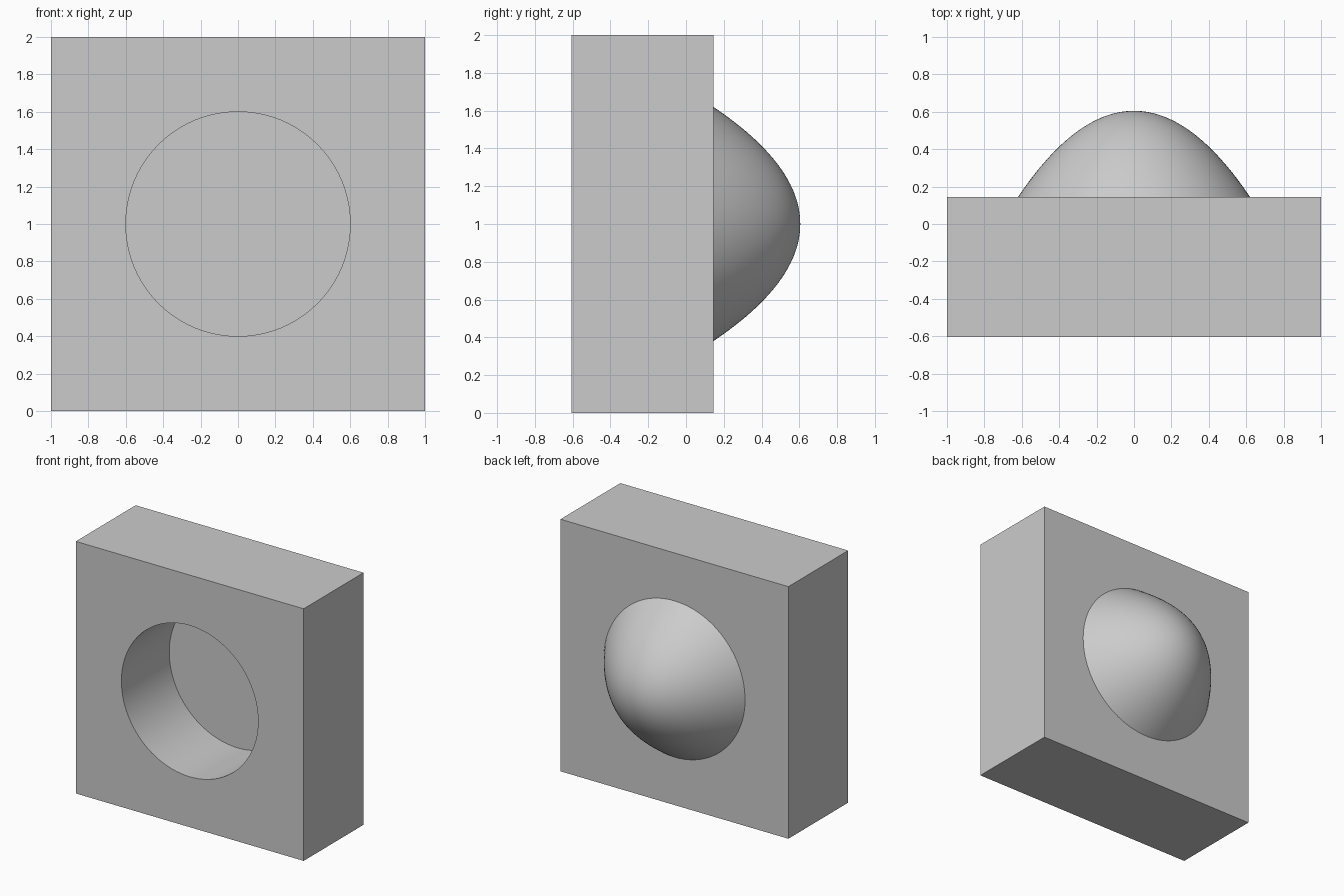
import bpy, bmesh, math

cube = bpy.data.objects.get("Cube")
if cube:
    bpy.data.objects.remove(cube, do_unlink=True)

grey = bpy.data.materials.new("light grey")
grey.use_nodes = True
grey.diffuse_color = (0.6, 0.6, 0.6, 1)
grey.node_tree.nodes["Principled BSDF"].inputs["Base Color"].default_value = (0.6, 0.6, 0.6, 1)

FRONT, BACK, APEX = -0.605, 0.145, 0.605
HOLE_R, HOLE_DEPTH, DOME_R = 0.6, 0.6, 0.62
SEGMENTS, RINGS = 96, 32


def finish(name, bm):
    bmesh.ops.recalc_face_normals(bm, faces=bm.faces)
    mesh = bpy.data.meshes.new(name)
    bm.to_mesh(mesh)
    bm.free()
    mesh.materials.append(grey)
    obj = bpy.data.objects.new(name, mesh)
    bpy.context.collection.objects.link(obj)
    bpy.ops.object.select_all(action='DESELECT')
    obj.select_set(True)
    bpy.context.view_layer.objects.active = obj
    bpy.ops.object.shade_smooth_by_angle(angle=math.radians(30))
    return obj


def ring(bm, radius, y):
    angles = [math.tau * i / SEGMENTS for i in range(SEGMENTS)]
    return [bm.verts.new((radius * math.cos(a), y, 1 + radius * math.sin(a))) for a in angles]


def bridge(bm, a, b):
    for i in range(SEGMENTS):
        j = (i + 1) % SEGMENTS
        bm.faces.new((a[i], a[j], b[j], b[i]))


# Square block
bm = bmesh.new()
bmesh.ops.create_cube(bm, size=1)
bmesh.ops.scale(bm, vec=(2, BACK - FRONT, 2), verts=bm.verts)
bmesh.ops.translate(bm, vec=(0, (BACK + FRONT) / 2, 1), verts=bm.verts)
block = finish("block", bm)

# Blind round hole cut from the front
bm = bmesh.new()
outer, floor = ring(bm, HOLE_R, FRONT - 0.2), ring(bm, HOLE_R, FRONT + HOLE_DEPTH)
bridge(bm, outer, floor)
bm.faces.new(outer)
bm.faces.new(floor)
cutter = finish("hole_cutter", bm)
cutter.hide_render = True
cutter.hide_set(True)

cut = block.modifiers.new("round hole", 'BOOLEAN')
cut.operation = 'DIFFERENCE'
cut.solver = 'EXACT'
cut.object = cutter
bpy.context.view_layer.objects.active = block
bpy.ops.object.modifier_apply(modifier=cut.name)
bpy.data.objects.remove(cutter, do_unlink=True)
bpy.ops.object.select_all(action='DESELECT')
block.select_set(True)
bpy.ops.object.shade_smooth_by_angle(angle=math.radians(30))

# Parabolic dome on the back
bm = bmesh.new()
previous = None
for k in range(RINGS):
    t = 1 - k / RINGS
    current = ring(bm, DOME_R * t, APEX - (APEX - BACK) * t * t)
    if previous:
        bridge(bm, previous, current)
    previous = current
tip = bm.verts.new((0, APEX, 1))
for i in range(SEGMENTS):
    bm.faces.new((previous[i], previous[(i + 1) % SEGMENTS], tip))
finish("dome", bm)
